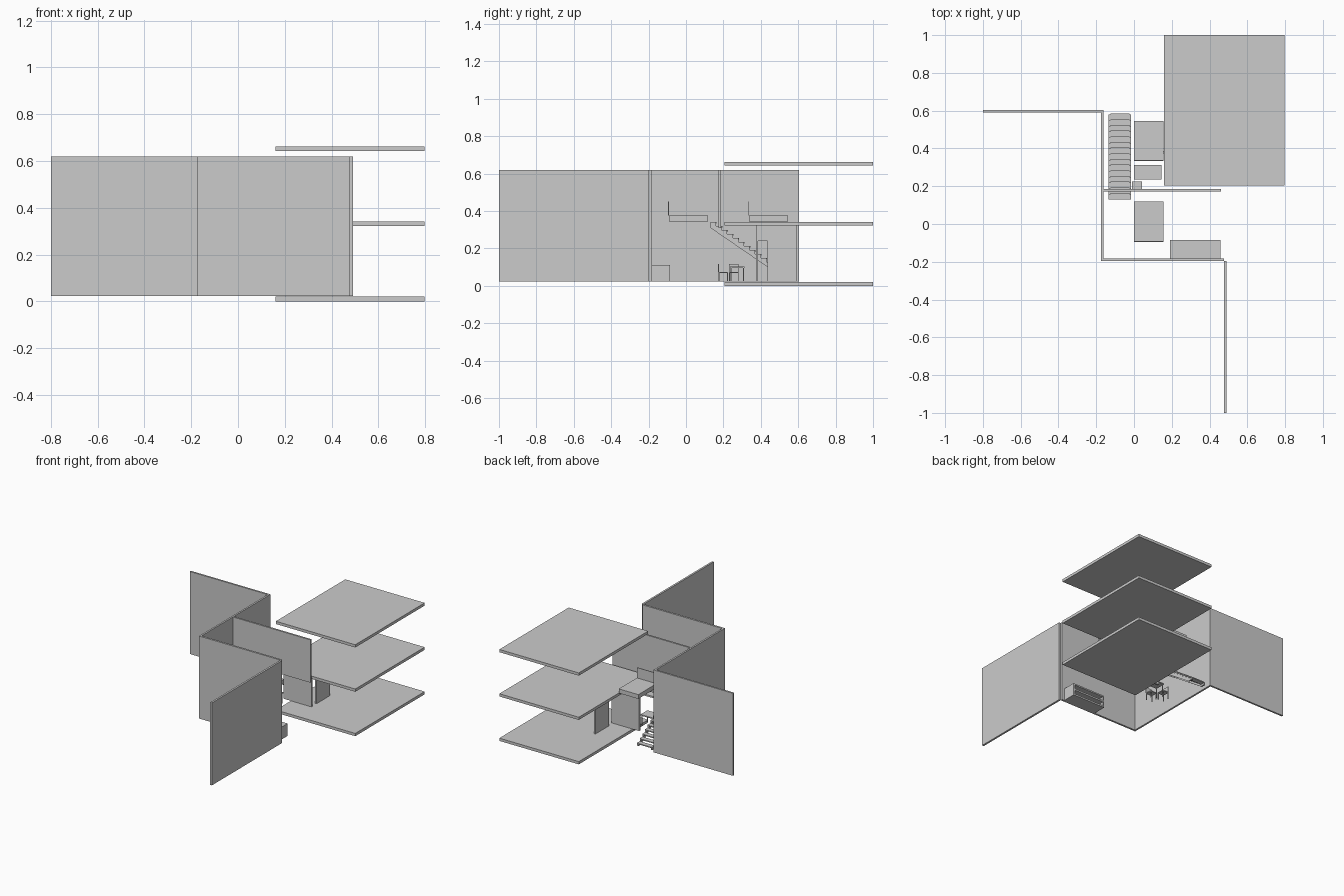
import bpy, bmesh

if "Cube" in bpy.data.objects:
    bpy.data.objects.remove(bpy.data.objects["Cube"])

grey = bpy.data.materials.new("model_grey")
grey.diffuse_color = (0.6, 0.6, 0.6, 1)
grey.use_nodes = True
grey.node_tree.nodes["Principled BSDF"].inputs["Base Color"].default_value = grey.diffuse_color


def finish(name, bm):
    bmesh.ops.recalc_face_normals(bm, faces=bm.faces)
    me = bpy.data.meshes.new(name)
    bm.to_mesh(me)
    bm.free()
    me.materials.append(grey)
    ob = bpy.data.objects.new(name, me)
    bpy.context.collection.objects.link(ob)
    return ob


def boxes(name, *specs):
    """One object from boxes given as (x0, x1, y0, y1, z0, z1)."""
    bm = bmesh.new()
    for x0, x1, y0, y1, z0, z1 in specs:
        vs = bmesh.ops.create_cube(bm, size=1)["verts"]
        for v in vs:
            v.co = (x1 if v.co.x > 0 else x0,
                    y1 if v.co.y > 0 else y0,
                    z1 if v.co.z > 0 else z0)
    return finish(name, bm)


def prism_x(name, profile, x0, x1):
    """Extrude a (y, z) profile along x."""
    bm = bmesh.new()
    face = bm.faces.new([bm.verts.new((x0, y, z)) for y, z in profile])
    ext = bmesh.ops.extrude_face_region(bm, geom=[face])["geom"]
    for v in ext:
        if isinstance(v, bmesh.types.BMVert):
            v.co.x = x1
    return finish(name, bm)


# Floor slabs and roof, pulled away from the walls
for name, z in (("ground_slab", 0), ("upper_slab", 0.322), ("roof_slab", 0.643)):
    boxes(name, (0.16, 0.797, 0.205, 1.0, z, z + 0.02))

# Outer walls, unfolded in a zigzag
WZ = (0.022, 0.62)
boxes("back_wall", (-0.80, -0.162, 0.59, 0.603, *WZ))
boxes("left_wall", (-0.175, -0.162, -0.183, 0.59, *WZ))
boxes("front_wall", (-0.175, 0.477, -0.197, -0.183, *WZ))
boxes("right_wall", (0.477, 0.491, -1.0, -0.197, *WZ))

# Upper floor partition
boxes("upper_partition", (-0.162, 0.46, 0.173, 0.186, 0.31, 0.62))

# Small room on the ground floor: front wall, side wall, door lintel
boxes("room_front_wall", (0.105, 0.326, 0.374, 0.386, 0.022, 0.325))
boxes("room_side_wall", (0.314, 0.326, 0.435, 0.59, 0.022, 0.325),
      (0.314, 0.326, 0.386, 0.435, 0.24, 0.325))

# Beds with thin headboards
for i, y in enumerate((-0.09, 0.338)):
    boxes(f"bed_{i + 1}", (0.0, 0.157, y, y + 0.208, 0.344, 0.375))
    boxes(f"headboard_{i + 1}", (0.0, 0.157, y - 0.005, y, 0.375, 0.45))

# Staircase: sawtooth stringers and treads
N = 15
Y0, Z0, RUN, RISE = 0.58, 0.022, 0.03, 0.0212
profile = [(Y0, Z0)]
for i in range(N):
    y, z = Y0 - i * RUN, Z0 + (i + 1) * RISE
    profile += [(y, z), (y - RUN, z)]
top_y, top_z = profile[-1]
profile += [(top_y, top_z - 0.03), (Y0 - 0.03, Z0)]
prism_x("left_stringer", profile, -0.135, -0.125)
prism_x("right_stringer", profile, -0.025, -0.015)
boxes("stair_treads", *[
    (-0.125, -0.025, Y0 - (i + 1) * RUN, Y0 - i * RUN + 0.004,
     Z0 + (i + 1) * RISE - 0.007, Z0 + (i + 1) * RISE) for i in range(N)])


def legs(x0, x1, y0, y1, top, t=0.005):
    return [(x, x + t, y, y + t, 0.022, top)
            for x in (x0, x1 - t) for y in (y0, y1 - t)]


# Dining table and two chairs
boxes("table", (0.0, 0.145, 0.235, 0.313, 0.096, 0.104),
      *legs(0.004, 0.141, 0.239, 0.309, 0.096))
boxes("front_chair", (-0.01, 0.042, 0.175, 0.225, 0.069, 0.075),
      (-0.01, 0.042, 0.172, 0.177, 0.075, 0.117),
      *legs(-0.01, 0.042, 0.175, 0.225, 0.069))
boxes("end_chair", (-0.065, -0.015, 0.23, 0.282, 0.069, 0.075),
      (-0.067, -0.062, 0.23, 0.282, 0.075, 0.117),
      *legs(-0.065, -0.015, 0.23, 0.282, 0.069))

# Sideboard with open shelves against the front wall
X0, X1, YB, YF = 0.19, 0.457, -0.183, -0.085
boxes("sideboard",
      (X0, X1, YB, YF, 0.022, 0.034), (X0, X1, YB, YF, 0.102, 0.112),
      (X0, X0 + 0.01, YB, YF, 0.034, 0.102),
      (X1 - 0.01, X1, YB, YF, 0.034, 0.102),
      (X0 + 0.01, X1 - 0.01, YB, YB + 0.01, 0.034, 0.102),
      (X0 + 0.01, X1 - 0.01, YB + 0.01, YF, 0.062, 0.074))
